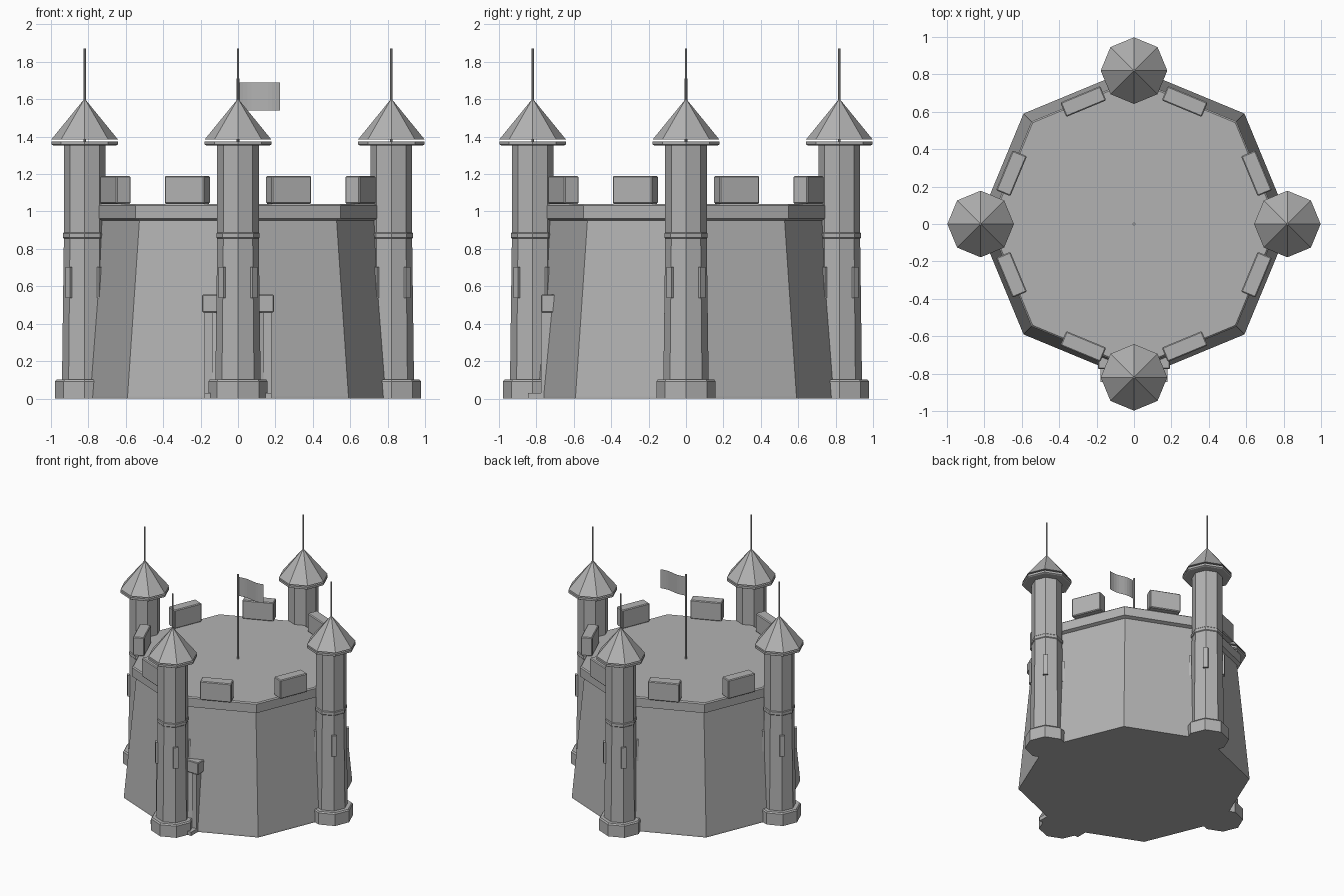
import bpy, math

if "Cube" in bpy.data.objects:
    bpy.data.objects.remove(bpy.data.objects["Cube"])

stone = bpy.data.materials.new("grey stone")
stone.diffuse_color = (0.45, 0.45, 0.45, 1)
stone.use_nodes = True
stone.node_tree.nodes["Principled BSDF"].inputs["Base Color"].default_value = stone.diffuse_color
COS = math.cos(math.pi / 8)


def finish(ob, name, bevel=0):
    ob.name = name
    ob.data.materials.append(stone)
    if bevel:
        mod = ob.modifiers.new("edge", "BEVEL")
        mod.width, mod.segments = bevel, 1
    return ob


def make(name, verts, faces):
    me = bpy.data.meshes.new(name)
    me.from_pydata(verts, [], faces)
    ob = bpy.data.objects.new(name, me)
    bpy.context.collection.objects.link(ob)
    return finish(ob, name)


def lathe(name, profile, x=0, y=0, sides=8):
    """Closed faceted column from (radius, height) pairs, corners on the axes."""
    verts, faces = [], []
    for r, z in profile:
        for i in range(sides):
            a = math.tau * i / sides
            verts.append((x + r * math.cos(a), y + r * math.sin(a), z))
    for k in range(len(profile) - 1):
        for i in range(sides):
            j = (i + 1) % sides
            faces.append((k * sides + i, k * sides + j,
                          (k + 1) * sides + j, (k + 1) * sides + i))
    top = (len(profile) - 1) * sides
    faces.append(tuple(reversed(range(sides))))
    faces.append(tuple(range(top, top + sides)))
    return make(name, verts, faces)


def box(name, centre, size, turn=0, bevel=0):
    bpy.ops.mesh.primitive_cube_add(size=1, location=centre, rotation=(0, 0, turn))
    ob = bpy.context.object
    ob.scale = size
    bpy.ops.object.transform_apply(location=False, rotation=False, scale=True)
    return finish(ob, name, bevel)


# Main keep with sloping walls, and the rim around its flat roof
lathe("keep_wall", [(0.835, 0), (0.835, 0.012), (0.745, 0.955)])
lathe("keep_rim", [(0.745, 0.952), (0.775, 0.962), (0.775, 1.032), (0.766, 1.04)])

# Battlement blocks, one in the middle of each side
for i in range(8):
    a = math.pi / 8 + i * math.pi / 4
    box("battlement", (0.709 * math.cos(a), 0.709 * math.sin(a), 1.115),
        (0.083, 0.231, 0.148), a, 0.006)

# Four corner towers
for i in range(4):
    a = i * math.pi / 2
    x, y = 0.82 * math.cos(a), 0.82 * math.sin(a)
    lathe("tower_base", [(0.158, 0), (0.158, 0.092), (0.15, 0.102)], x, y)
    lathe("tower_shaft", [(0.121, 0.1), (0.111, 0.855), (0.116, 0.86),
                          (0.116, 0.882), (0.111, 0.887), (0.111, 1.36)], x, y)
    lathe("tower_eave", [(0.168, 1.353), (0.178, 1.358), (0.178, 1.375)], x, y)
    lathe("tower_roof", [(0.178, 1.385), (0.003, 1.6)], x, y)
    lathe("tower_spire", [(0.006, 1.37), (0.006, 1.87)], x, y)
    # Narrow window plates
    for k in range(4):
        w = math.pi / 4 + k * math.pi / 2
        box("tower_window", (x + 0.12 * math.cos(w), y + 0.12 * math.sin(w), 0.62),
            (0.016, 0.036, 0.165), w)

# Gateway behind the front tower
for s in (-1, 1):
    box("gate_post", (s * 0.158, -0.745, 0.23), (0.042, 0.06, 0.46))
box("gate_lintel", (0, -0.735, 0.508), (0.385, 0.08, 0.095), 0, 0.005)
box("gate_step", (0, -0.79, 0.015), (0.36, 0.11, 0.03))

# Flagpole in the middle of the roof
lathe("flagpole", [(0.008, 1.03), (0.008, 1.71)])

# Gently waving flag
n = 10
flag = []
for i in range(n + 1):
    t = i / n
    wave = 0.008 * math.sin(t * math.tau)
    flag += [(0.006 + 0.219 * t, wave, 1.54), (0.006 + 0.219 * t, wave, 1.69)]
make("flag", flag, [(2 * i, 2 * i + 2, 2 * i + 3, 2 * i + 1) for i in range(n)])
